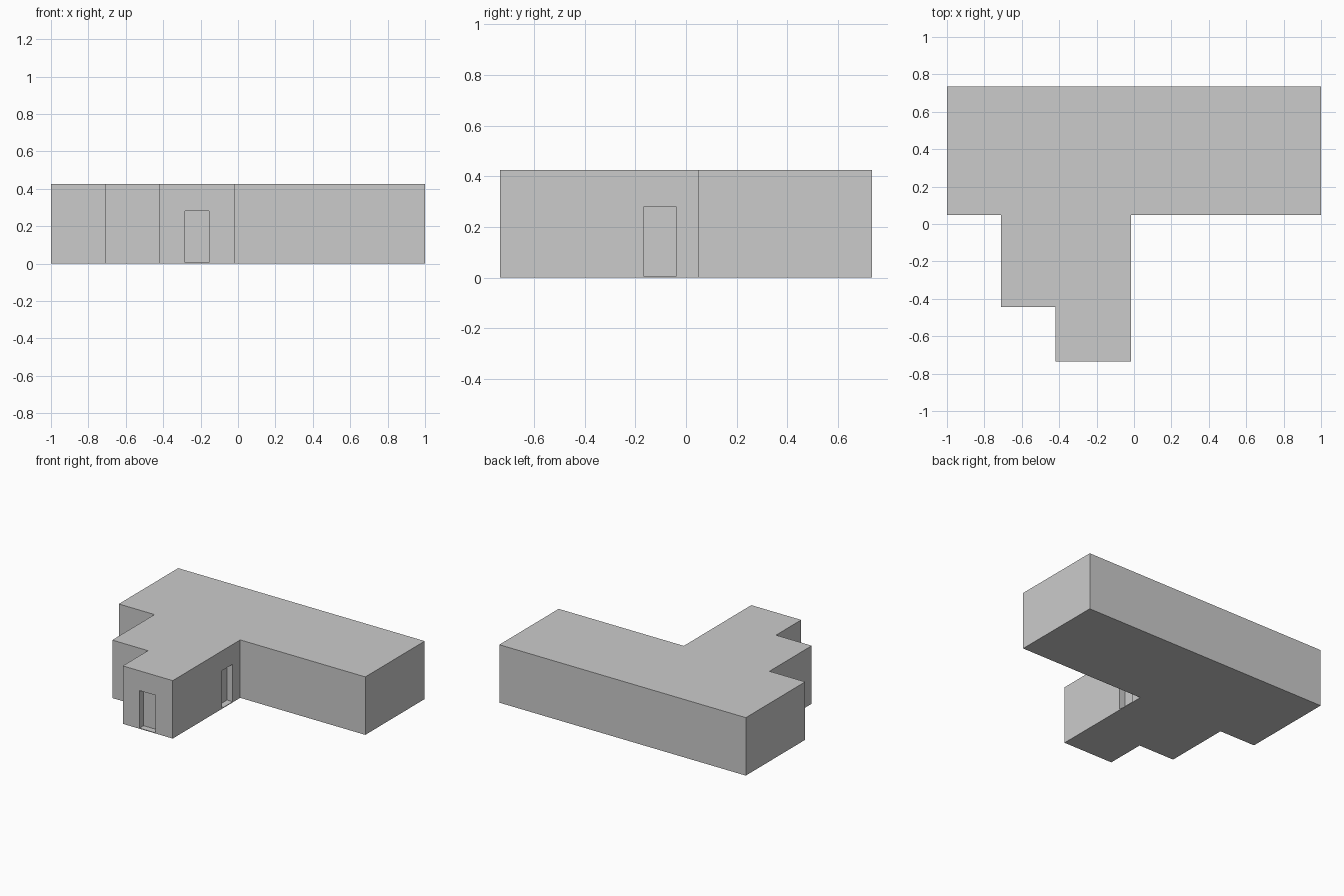
import bpy, bmesh

if "Cube" in bpy.data.objects:
    bpy.data.objects.remove(bpy.data.objects["Cube"])

H = 0.425       # wall height
SILL = 0.005    # thin threshold under the doors
DOOR_H = 0.28
DEPTH = 0.046   # door recess depth


def prism(name, outline, z0, z1):
    """Extrude a flat outline from z0 to z1."""
    bm = bmesh.new()
    base = bm.faces.new([bm.verts.new((x, y, z0)) for x, y in outline])
    top = bmesh.ops.extrude_face_region(bm, geom=[base])["geom"]
    bmesh.ops.translate(bm, vec=(0, 0, z1 - z0),
                        verts=[v for v in top if isinstance(v, bmesh.types.BMVert)])
    bmesh.ops.recalc_face_normals(bm, faces=bm.faces)
    mesh = bpy.data.meshes.new(name)
    bm.to_mesh(mesh)
    bm.free()
    obj = bpy.data.objects.new(name, mesh)
    bpy.context.collection.objects.link(obj)
    return obj


def cut_doorway(body, name, x0, x1, y0, y1):
    """Subtract a box-shaped recess from the body."""
    cutter = prism(name, [(x0, y0), (x1, y0), (x1, y1), (x0, y1)], SILL, DOOR_H)
    cutter.hide_render = True
    cutter.hide_viewport = True
    cutter.display_type = 'WIRE'
    mod = body.modifiers.new(name, 'BOOLEAN')
    mod.operation = 'DIFFERENCE'
    mod.solver = 'EXACT'
    mod.object = cutter


# Building body: long rear block with a stepped front wing
building = prism("building", [
    (-1, 0.735), (-1, 0.047), (-0.71, 0.047), (-0.71, -0.443),
    (-0.42, -0.443), (-0.42, -0.735), (-0.015, -0.735), (-0.015, 0.047),
    (1, 0.047), (1, 0.735)], 0, H)

# Door recesses in the wing's front and right walls
cut_doorway(building, "front_doorway", -0.284, -0.155, -0.8, -0.735 + DEPTH)
cut_doorway(building, "side_doorway", -0.015 - DEPTH, 0.05, -0.166, -0.04)
